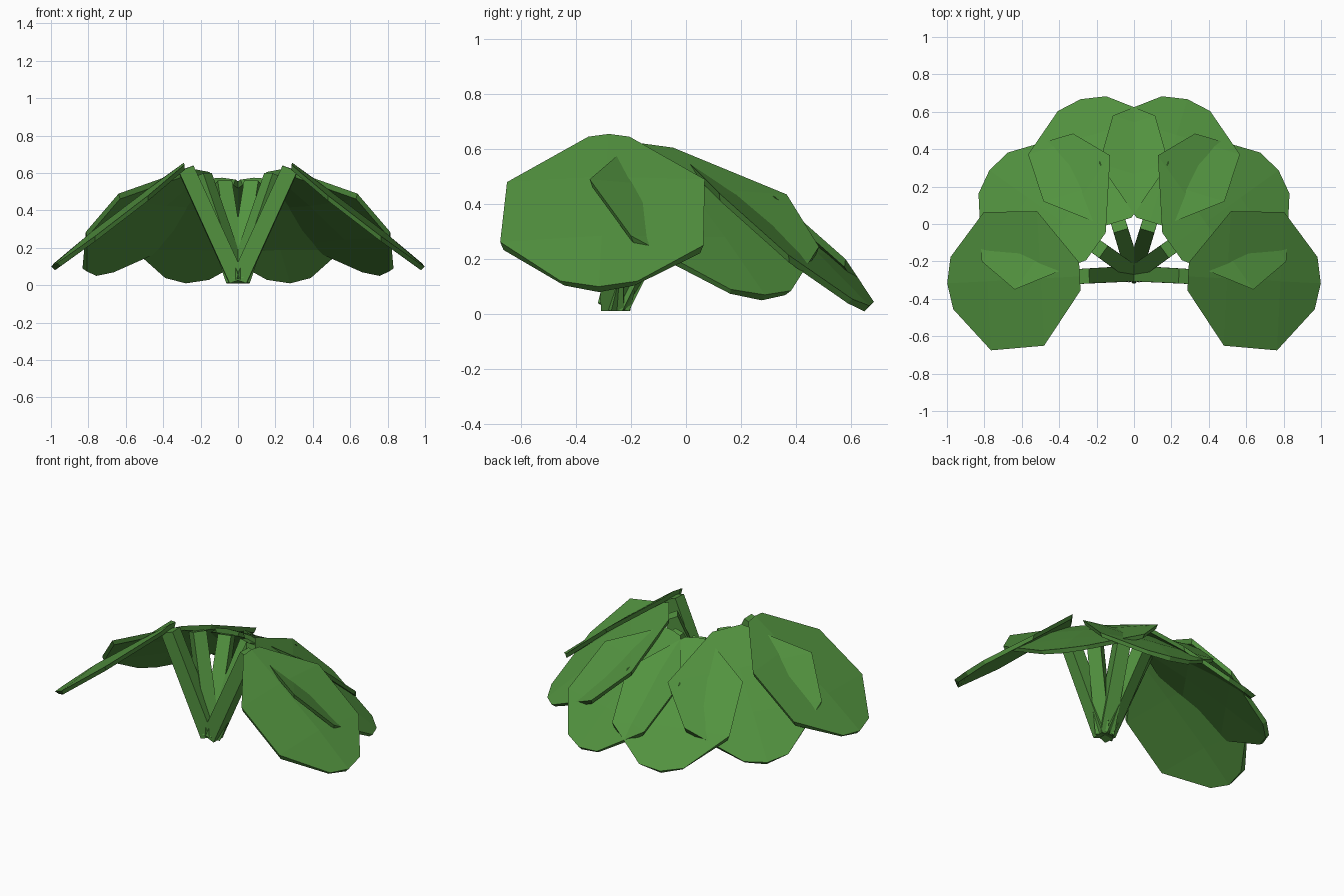
import bpy, bmesh
from math import radians, cos, sin
from mathutils import Vector

if "Cube" in bpy.data.objects:
    bpy.data.objects.remove(bpy.data.objects["Cube"])

BASE_Y = -0.265

green = bpy.data.materials.new("leaf_green")
green.diffuse_color = (0.085, 0.29, 0.05, 1)
green.use_nodes = True
green.node_tree.nodes["Principled BSDF"].inputs["Base Color"].default_value = green.diffuse_color


def finish(bm, name):
    bmesh.ops.recalc_face_normals(bm, faces=bm.faces)
    mesh = bpy.data.meshes.new(name)
    bm.to_mesh(mesh)
    bm.free()
    mesh.materials.append(green)
    obj = bpy.data.objects.new(name, mesh)
    bpy.context.collection.objects.link(obj)
    return obj


def place(r, w, z, angle, side):
    """Polar position around the plant base, mirrored by side."""
    a = radians(angle)
    return Vector((side * (r * cos(a) - w * sin(a)), BASE_Y + r * sin(a) + w * cos(a), z))


def leaf(name, angle, rows, side):
    # rows: distance from base, half width, height at front edge, middle, rear edge
    bm = bmesh.new()
    layers = []
    last = len(rows) - 1
    for under in (0, 1):
        # the underside is dropped and drawn in so the rim is hidden from above
        grid = []
        for i, (r, hw, zf, zm, zr) in enumerate(rows):
            r2 = r - 0.02 * under * (i == last)
            h2 = hw - 0.012 * under
            tip = 0.025 if i == last else 0
            drop = (0.036 if i < last else 0.02) * under
            grid.append([bm.verts.new(place(r2 + dr, w, z - d, angle, side)) for w, z, dr, d in
                         ((-h2, zf, 0, drop * 0.8), (0, zm, tip, drop), (h2, zr, 0, drop * 0.8))])
        layers.append(grid)
        for a, b in zip(grid, grid[1:]):
            for j in (0, 1):
                bm.faces.new((a[j], b[j], b[j + 1], a[j + 1]))
    # rim joining the two layers
    loops = [g[0] + [row[2] for row in g[1:]] + g[-1][1::-1] + [row[0] for row in g[-2:0:-1]] for g in layers]
    n = len(loops[0])
    for i in range(n):
        k = (i + 1) % n
        bm.faces.new((loops[0][i], loops[0][k], loops[1][k], loops[1][i]))
    finish(bm, name)


def stem(name, angle, r, z, side):
    # four-sided stalk, from the base up to the leaf root
    bm = bmesh.new()
    rings = []
    for rr, zz, h in ((0.005, 0.025, 0.042), (r, z, 0.04)):
        rings.append([bm.verts.new(place(rr + dr * h, dw * h, zz - 0.35 * dr * h, angle, side))
                      for dr, dw in ((-1, -1), (1, -1), (1, 1), (-1, 1))])
    for i in range(4):
        k = (i + 1) % 4
        bm.faces.new((rings[0][i], rings[0][k], rings[1][k], rings[1][i]))
    bm.faces.new(rings[0][::-1])
    bm.faces.new(rings[1])
    finish(bm, name)


kinds = {
    "front": (-3, [(0.29, 0.075, 0.645, 0.655, 0.645), (0.50, 0.36, 0.48, 0.50, 0.49),
                   (0.785, 0.37, 0.262, 0.285, 0.25), (0.975, 0.14, 0.12, 0.10, 0.12)]),
    "middle": (35.5, [(0.25, 0.09, 0.625, 0.615, 0.605), (0.47, 0.44, 0.49, 0.46, 0.435),
                      (0.70, 0.42, 0.285, 0.28, 0.245), (0.925, 0.135, 0.09, 0.07, 0.085)]),
    "back": (73, [(0.29, 0.075, 0.57, 0.575, 0.565), (0.51, 0.35, 0.44, 0.43, 0.425),
                  (0.775, 0.355, 0.215, 0.225, 0.20), (0.95, 0.135, 0.055, 0.03, 0.045)]),
}
for kind, (angle, rows) in kinds.items():
    for side, label in ((1, "right"), (-1, "left")):
        leaf(f"{kind}_leaf_{label}", angle, rows, side)
        stem(f"{kind}_stem_{label}", angle, rows[0][0] - 0.01, rows[0][3] - 0.03, side)
